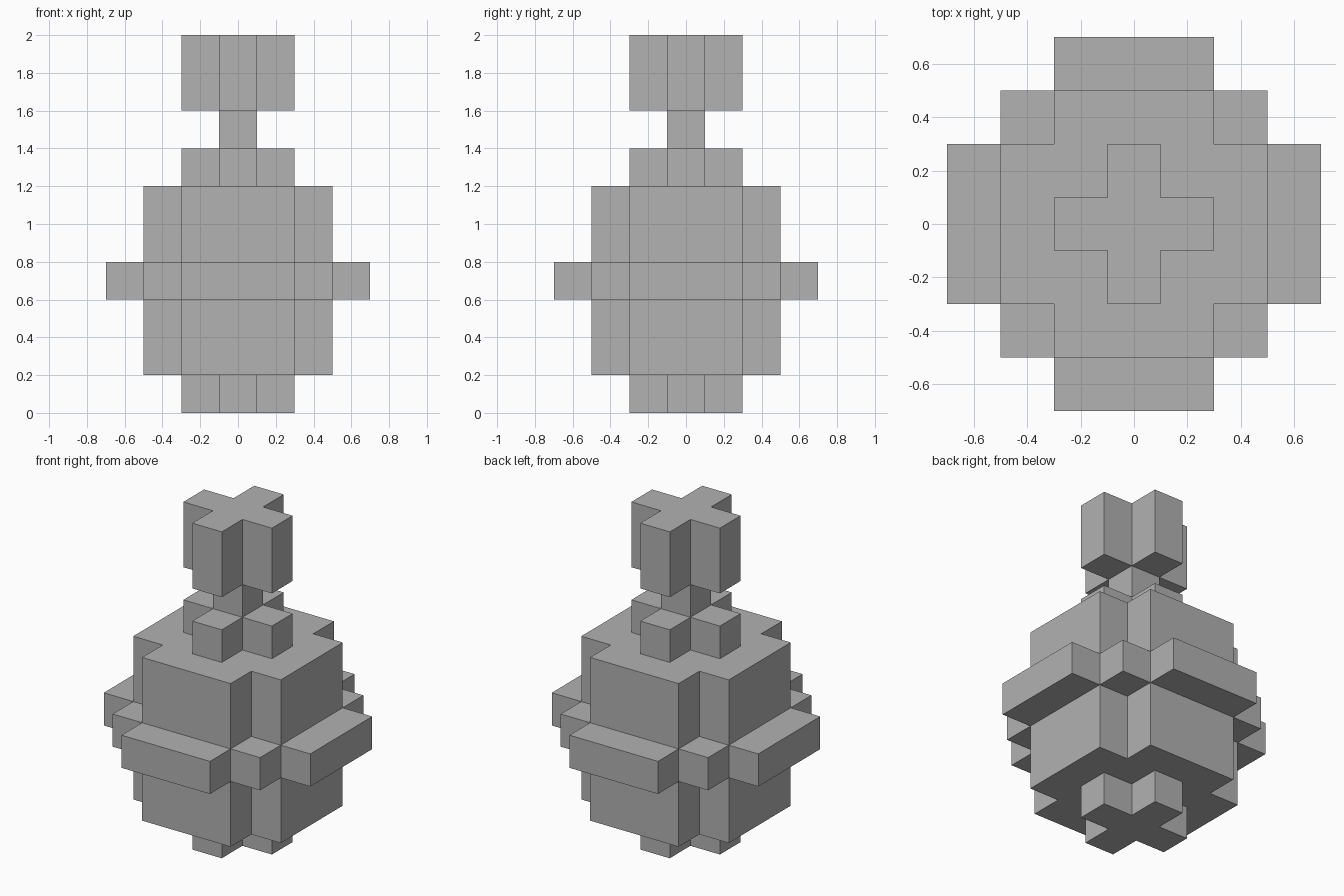
import bpy, bmesh

cube = bpy.data.objects.get("Cube")
if cube:
    bpy.data.objects.remove(cube, do_unlink=True)

# Single flat colour
grey = bpy.data.materials.new("mid_grey")
grey.use_nodes = True
tone = (0.445, 0.445, 0.445, 1)
grey.diffuse_color = tone
for node in grey.node_tree.nodes:
    if node.type == 'BSDF_PRINCIPLED':
        node.inputs["Base Color"].default_value = tone


def corner_steps(*sizes):
    """One staircase corner running from the +x arm to the +y arm."""
    points = []
    for i, reach in enumerate(sizes):
        points.append((reach, sizes[-1 - i]))
        if i < len(sizes) - 1:
            points.append((sizes[i + 1], sizes[-1 - i]))
    return points


def stepped_block(name, steps, bottom, top):
    """Repeat the corner at four quarter turns and extrude the outline."""
    outline, quarter = [], steps
    for _ in range(4):
        outline += quarter
        quarter = [(-y, x) for x, y in quarter]
    bm = bmesh.new()
    base = bm.faces.new([bm.verts.new((x, y, bottom)) for x, y in outline])
    grown = bmesh.ops.extrude_face_region(bm, geom=[base], use_keep_orig=True)
    for v in grown["geom"]:
        if isinstance(v, bmesh.types.BMVert):
            v.co.z = top
    bmesh.ops.recalc_face_normals(bm, faces=bm.faces)
    mesh = bpy.data.meshes.new(name)
    bm.to_mesh(mesh)
    bm.free()
    mesh.materials.append(grey)
    bpy.context.collection.objects.link(bpy.data.objects.new(name, mesh))


small_cross = corner_steps(0.3, 0.1)
large_cross = corner_steps(0.5, 0.3)

# Stacked parts from the ground up
stepped_block("foot", small_cross, 0, 0.2)
stepped_block("lower_body", large_cross, 0.2, 0.6)
stepped_block("middle_band", corner_steps(0.7, 0.5, 0.3), 0.6, 0.8)
stepped_block("upper_body", large_cross, 0.8, 1.2)
stepped_block("collar", small_cross, 1.2, 1.4)
stepped_block("neck", corner_steps(0.1), 1.4, 1.6)
stepped_block("head", small_cross, 1.6, 2.0)
